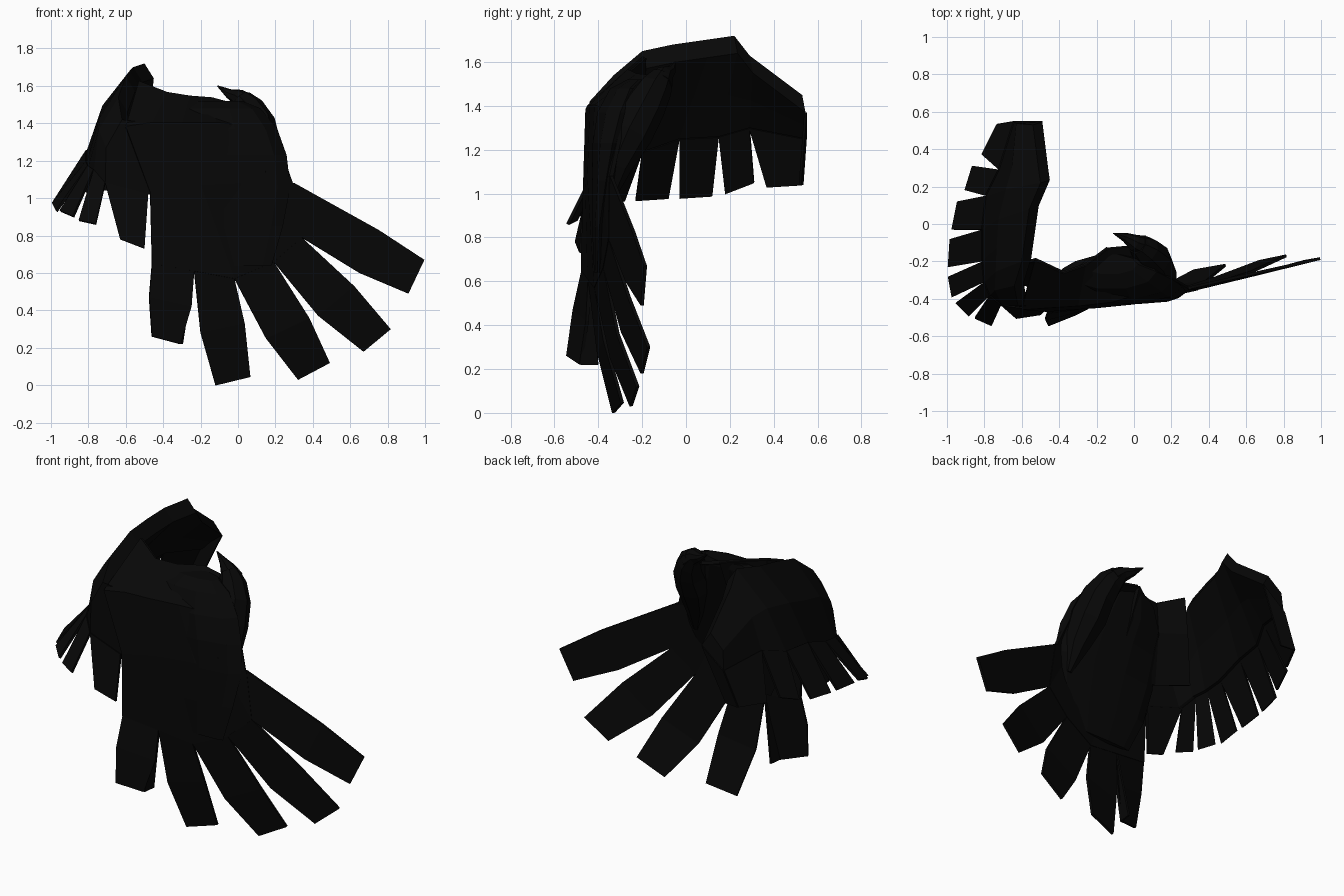
import bpy
import bmesh
import math
from mathutils import Vector

default_cube = bpy.data.objects.get("Cube")
if default_cube:
    bpy.data.objects.remove(default_cube, do_unlink=True)

# One soot black colour for the whole bird
black = bpy.data.materials.new("soot_black")
black.use_nodes = True
colour = (0.0022, 0.0022, 0.0022, 1)
black.diffuse_color = colour
shader = next(n for n in black.node_tree.nodes if n.type == "BSDF_PRINCIPLED")
shader.inputs["Base Color"].default_value = colour
shader.inputs["Roughness"].default_value = 0.8


def finish(name, bm):
    """Turn a bmesh into a flat shaded object with the black material."""
    bmesh.ops.recalc_face_normals(bm, faces=bm.faces)
    mesh = bpy.data.meshes.new(name)
    bm.to_mesh(mesh)
    bm.free()
    mesh.materials.append(black)
    obj = bpy.data.objects.new(name, mesh)
    bpy.context.collection.objects.link(obj)
    return obj


def sheet(name, rows, thickness):
    """Skin a grid of points and give it thickness."""
    bm = bmesh.new()
    grid = [[bm.verts.new(p) for p in row] for row in rows]
    for upper, lower in zip(grid, grid[1:]):
        for i in range(len(upper) - 1):
            bm.faces.new((upper[i], upper[i + 1], lower[i + 1], lower[i]))
    obj = finish(name, bm)
    solid = obj.modifiers.new("thickness", "SOLIDIFY")
    solid.thickness = thickness
    solid.offset = 0
    return obj


def loft(name, rings):
    """Join rings of equal point count and cap both ends."""
    bm = bmesh.new()
    loops = [[bm.verts.new(p) for p in ring] for ring in rings]
    count = len(loops[0])
    for low, high in zip(loops, loops[1:]):
        for i in range(count):
            j = (i + 1) % count
            bm.faces.new((low[i], low[j], high[j], high[i]))
    bm.faces.new(loops[0])
    bm.faces.new(loops[-1])
    return finish(name, bm)


def oval(left, right, front, back, height, sides=10):
    """Level oval ring filling the given limits."""
    ring = []
    for i in range(sides):
        a = math.tau * i / sides
        ring.append(((left + right) / 2 + (right - left) / 2 * math.cos(a),
                     (front + back) / 2 + (back - front) / 2 * math.sin(a), height))
    return ring


def tube(name, stations, sides=8):
    """Tapered tube through (point, radius) stations."""
    rings = []
    for k, (point, radius) in enumerate(stations):
        before = Vector(stations[max(k - 1, 0)][0])
        after = Vector(stations[min(k + 1, len(stations) - 1)][0])
        along = (after - before).normalized()
        side = along.cross(Vector((0, 1, 0))).normalized()
        other = along.cross(side)
        angles = [math.tau * i / sides for i in range(sides)]
        rings.append([Vector(point) + radius * (side * math.cos(a) + other * math.sin(a))
                      for a in angles])
    return loft(name, rings)


# Swept back wing: top ridge and the line where its feathers part
ridge = [Vector(p) for p in (
    (-0.54, 0.53, 1.45), (-0.51, 0.29, 1.63), (-0.5, 0.22, 1.72),
    (-0.56, 0.08, 1.7), (-0.58, -0.06, 1.68), (-0.6, -0.2, 1.65),
    (-0.64, -0.33, 1.54), (-0.62, -0.44, 1.42), (-0.47, -0.43, 1.4))]
feather_line = [Vector(p) for p in (
    (-0.64, 0.545, 1.25), (-0.72, 0.29, 1.3), (-0.79, 0.15, 1.26),
    (-0.81, -0.03, 1.25), (-0.81, -0.2, 1.19), (-0.8, -0.31, 1.17),
    (-0.77, -0.38, 1.15), (-0.71, -0.43, 1.08), (-0.48, -0.46, 1.02))]
inner_edge = [p + Vector((0.05, 0.015, -0.08)) for p in ridge]
middle = [a.lerp(b, 0.5) + Vector((-0.04, 0, 0.02)) for a, b in zip(ridge, feather_line)]
underside = [a.lerp(b, 0.5) for a, b in zip(inner_edge, feather_line)]
hem = [p + Vector((0.02, 0, 0)) for p in feather_line]
sections = zip(feather_line, middle, ridge, inner_edge, underside, hem)
loft("right_wing_cover", list(sections))

wing_tips = [
    ((-0.73, 0.53, 1.04), (-0.81, 0.37, 1.03)),
    ((-0.86, 0.31, 1.05), (-0.9, 0.18, 1.0)),
    ((-0.94, 0.12, 0.99), (-0.97, -0.03, 0.98)),
    ((-0.98, -0.08, 0.98), (-0.99, -0.23, 0.97)),
    ((-0.99, -0.28, 0.97), (-0.97, -0.39, 0.93)),
    ((-0.95, -0.42, 0.93), (-0.88, -0.49, 0.9)),
    ((-0.85, -0.5, 0.88), (-0.76, -0.54, 0.86)),
    ((-0.63, -0.5, 0.78), (-0.5, -0.48, 0.73))]
for i, tip in enumerate(wing_tips):
    sheet(f"right_wing_feather_{i + 1}", [feather_line[i:i + 2], tip], 0.015)

# Folded edge closing the end of the wing
sheet("right_wing_fold", [
    [feather_line[0], inner_edge[0]],
    [wing_tips[0][0], (-0.64, 0.52, 1.04)]], 0.012)

# Breast shell running from the shoulders down to the roots of the fan
shoulder = [(-0.53, -0.19, 1.62), (-0.38, -0.26, 1.56), (-0.26, -0.22, 1.54),
            (-0.14, -0.13, 1.53), (-0.03, -0.12, 1.5), (0.08, -0.13, 1.49)]
chest = [(-0.6, -0.45, 1.38), (-0.46, -0.44, 1.4), (-0.3, -0.43, 1.4),
         (-0.12, -0.41, 1.4), (0.05, -0.36, 1.38), (0.19, -0.28, 1.36)]
waist = [(-0.47, -0.46, 1.03), (-0.35, -0.45, 1.05), (-0.2, -0.44, 1.07),
         (0.0, -0.42, 1.08), (0.17, -0.38, 1.08), (0.29, -0.34, 1.08)]
fan_line = [(-0.46, -0.47, 0.65), (-0.235, -0.44, 0.61), (-0.02, -0.41, 0.57),
            (0.19, -0.37, 0.66), (0.34, -0.345, 0.79), (0.3, -0.34, 1.08)]
sheet("breast_shell", [shoulder, chest, waist, fan_line], 0.02)

# Back of the shoulder joining the body to the wing root
sheet("shoulder_back", [
    shoulder[:4],
    [(-0.56, -0.2, 1.4), (-0.4, -0.27, 1.38), (-0.26, -0.25, 1.36), (-0.14, -0.2, 1.36)],
    [(-0.66, -0.3, 1.15), (-0.45, -0.36, 1.1), (-0.3, -0.35, 1.08), (-0.14, -0.32, 1.08)]],
    0.02)

# Spread fan: each feather bends once before its square tip
fan_feathers = [
    [((-0.475, -0.51, 0.47), (-0.25, -0.45, 0.42)),
     ((-0.46, -0.54, 0.26), (-0.31, -0.48, 0.22))],
    [((-0.2, -0.4, 0.28), (0.035, -0.37, 0.33)),
     ((-0.12, -0.33, 0.0), (0.065, -0.29, 0.045))],
    [((0.15, -0.34, 0.25), (0.38, -0.31, 0.36)),
     ((0.32, -0.25, 0.03), (0.49, -0.22, 0.12))],
    [((0.43, -0.29, 0.37), (0.62, -0.26, 0.53)),
     ((0.67, -0.2, 0.18), (0.815, -0.17, 0.3))],
    [((0.65, -0.27, 0.6), (0.75, -0.24, 0.83)),
     ((0.91, -0.2, 0.49), (0.995, -0.185, 0.67))]]
for i, (bend, tip) in enumerate(fan_feathers):
    sheet(f"fan_feather_{i + 1}", [fan_line[i:i + 2], bend, tip], 0.015)

# Folded rear edge of the first fan feather
sheet("fan_feather_fold", [
    [(-0.24, -0.44, 0.6), (-0.24, -0.43, 0.6)],
    [(-0.31, -0.48, 0.22), (-0.3, -0.4, 0.22)]], 0.012)

# Body volume behind the breast shell, thinning into the fan
loft("body", [
    oval(-0.3, 0.18, -0.42, -0.39, 0.64),
    oval(-0.4, 0.24, -0.43, -0.36, 0.85),
    oval(-0.44, 0.28, -0.43, -0.3, 1.06),
    oval(-0.44, 0.26, -0.43, -0.24, 1.23),
    oval(-0.44, 0.21, -0.41, -0.19, 1.37),
    oval(-0.36, 0.12, -0.35, -0.16, 1.48),
    oval(-0.28, 0.02, -0.27, -0.16, 1.52)])

# Neck and head leaning back, ending in a hooked beak
tube("neck_and_head", [
    ((0.18, -0.36, 0.95), 0.02), ((0.15, -0.33, 1.12), 0.08),
    ((0.12, -0.26, 1.28), 0.11), ((0.1, -0.19, 1.4), 0.1),
    ((0.06, -0.14, 1.48), 0.08), ((0.02, -0.11, 1.53), 0.055)])
tube("beak", [
    ((0.05, -0.12, 1.5), 0.06), ((0.0, -0.1, 1.54), 0.045),
    ((-0.05, -0.07, 1.56), 0.025), ((-0.11, -0.05, 1.6), 0.003)])
